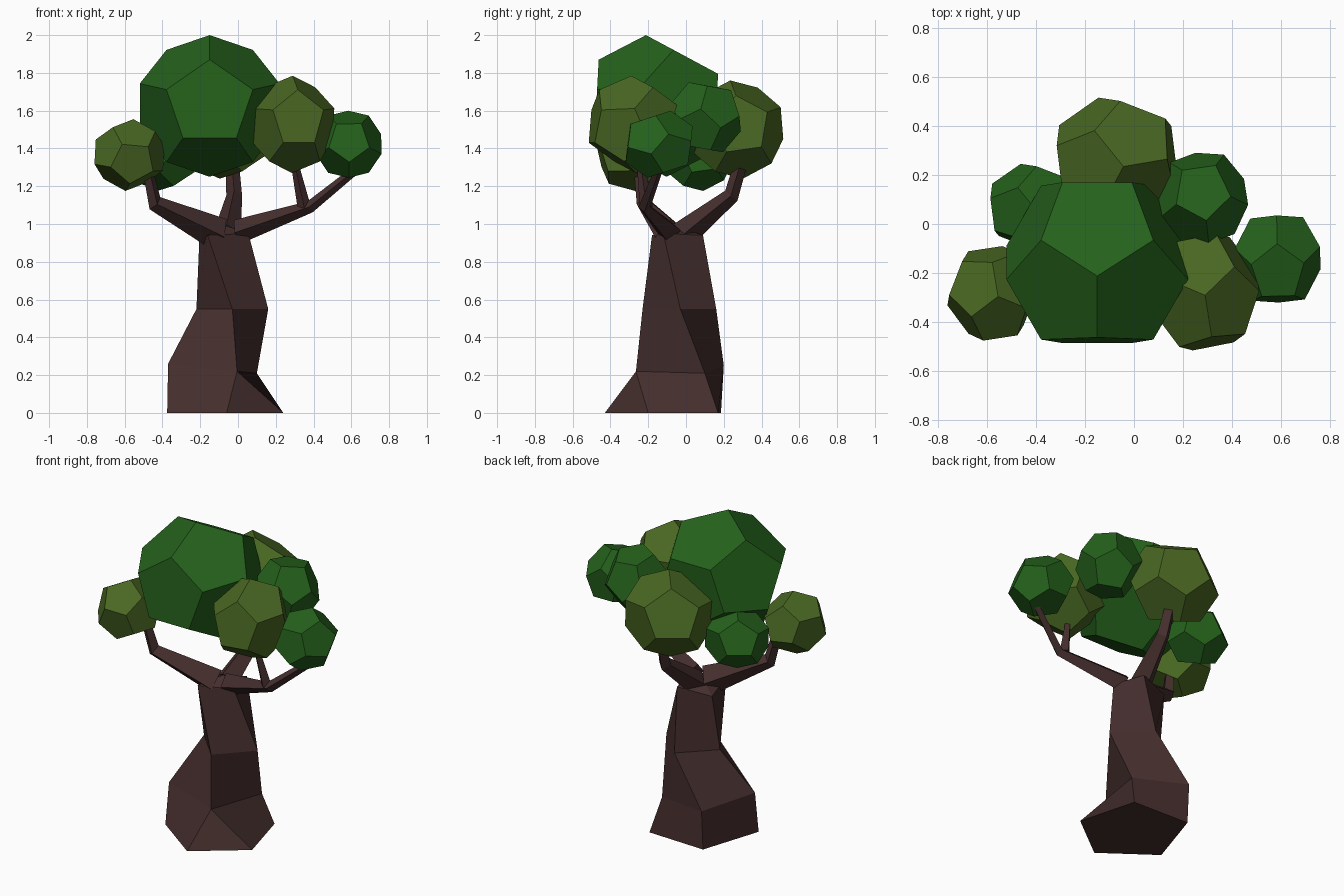
import bpy, bmesh
from math import cos, sin, radians, pi
from mathutils import Vector, Euler

if "Cube" in bpy.data.objects:
    bpy.data.objects.remove(bpy.data.objects["Cube"])


def material(name, rgb):
    m = bpy.data.materials.new(name)
    m.diffuse_color = (*rgb, 1)
    m.use_nodes = True
    m.node_tree.nodes["Principled BSDF"].inputs["Base Color"].default_value = m.diffuse_color
    return m


BARK = material("bark", (0.058, 0.027, 0.026))
GREEN = material("leaf_green", (0.018, 0.12, 0.011))
OLIVE = material("leaf_olive", (0.066, 0.135, 0.016))


def finish(bm, name, mat):
    bmesh.ops.recalc_face_normals(bm, faces=bm.faces[:])
    me = bpy.data.meshes.new(name)
    bm.to_mesh(me)
    bm.free()
    me.materials.append(mat)
    ob = bpy.data.objects.new(name, me)
    bpy.context.collection.objects.link(ob)
    return ob


def leaf_ball(name, mat, lo, hi, turn=(0, 0, 0)):
    """Dodecahedron with a pentagon facing the front, turned, then fitted to a box."""
    pts = []
    for k in range(5):
        a = pi / 2 + k * 2 * pi / 5
        for r, y in ((0.607, -0.795), (0.982, -0.188)):
            p = Vector((r * cos(a), y, r * sin(a)))
            pts += [p, -p]
    rot = Euler([radians(t) for t in turn]).to_matrix()
    pts = [rot @ p for p in pts]
    mn = [min(p[i] for p in pts) for i in range(3)]
    mx = [max(p[i] for p in pts) for i in range(3)]
    bm = bmesh.new()
    for p in pts:
        bm.verts.new([lo[i] + (p[i] - mn[i]) / (mx[i] - mn[i]) * (hi[i] - lo[i])
                      for i in range(3)])
    bmesh.ops.convex_hull(bm, input=bm.verts[:])
    bmesh.ops.dissolve_limit(bm, angle_limit=radians(2), verts=bm.verts[:], edges=bm.edges[:])
    return finish(bm, name, mat)


def branch(name, path):
    """Four-sided tapering limb through (x, y, z, radius) points."""
    bm = bmesh.new()
    pts = [Vector(p[:3]) for p in path]
    rings, u = [], None
    for i, p in enumerate(pts):
        d = (pts[min(i + 1, len(pts) - 1)] - pts[max(i - 1, 0)]).normalized()
        if u is None:
            u = Vector((0, 1, 0)) if abs(d.y) < 0.75 else Vector((1, 0, 0))
        u = (u - d * u.dot(d)).normalized()
        v = d.cross(u)
        rings.append([bm.verts.new(p + path[i][3] * (u * cos(k * pi / 2) + v * sin(k * pi / 2)))
                      for k in range(4)])
    for a, b in zip(rings, rings[1:]):
        for k in range(4):
            bm.faces.new((a[k], a[k - 1], b[k - 1], b[k]))
    bm.faces.new(rings[0])
    bm.faces.new(rings[-1][::-1])
    return finish(bm, name, BARK)


# Trunk: five-sided foot closing into a twisting four-sided stem
bm = bmesh.new()
foot = [bm.verts.new(p) for p in ((-.06, -.43, 0), (.24, -.2, 0), (.14, .17, 0),
                                  (-.25, .185, 0), (-.375, -.2, 0))]
levels = [[bm.verts.new(p) for p in ring] for ring in (
    ((-.005, -.265, .22), (.10, .10, .21), (-.25, .2, .25), (-.37, -.17, .26)),
    ((-.03, -.23, .55), (.16, -.03, .55), (-.03, .16, .55), (-.22, -.03, .55)),
    ((-.16, -.18, .94), (.055, -.12, .95), (-.0, .09, .94), (-.205, .03, .91)))]
a, b, c, d, e = foot
p, q, r, s = levels[0]
for f in ((a, b, p), (b, c, q, p), (c, d, r, q), (d, e, s, r), (e, a, p, s), foot[::-1]):
    bm.faces.new(f)
for lo, hi in zip(levels, levels[1:]):
    for k in range(4):
        bm.faces.new((lo[k - 1], lo[k], hi[k], hi[k - 1]))
crown = bm.verts.new((-.06, -.06, .99))
for k in range(4):
    bm.faces.new((levels[-1][k - 1], levels[-1][k], crown))
finish(bm, "trunk", BARK)

# Limbs
branch("left_branch", [(-.1, -.08, .945, .09), (-.44, -.22, 1.11, .043), (-.48, -.25, 1.3, .028)])
branch("back_branch", [(-.06, -.02, .94, .075), (-.02, .24, 1.15, .042), (-.03, .29, 1.32, .035)])
branch("right_branch", [(-.0, -.09, .96, .065), (.38, -.22, 1.09, .032), (.64, -.14, 1.3, .022)])
branch("right_twig", [(.35, -.21, 1.09, .035), (.3, -.24, 1.32, .02)])

# Foliage
leaf_ball("main_crown", GREEN, (-.52, -.485, 1.25), (.22, .17, 2.0), (-3, 0, 0))
leaf_ball("front_right_leaves", OLIVE, (.065, -.515, 1.27), (.51, -.04, 1.785), (-8, 0, 10))
leaf_ball("left_leaves", OLIVE, (-.76, -.475, 1.175), (-.39, -.09, 1.555), (20, 40, 20))
leaf_ball("right_leaves", GREEN, (.41, -.32, 1.245), (.76, .035, 1.6), (-20, 15, 60))
leaf_ball("back_right_leaves", GREEN, (.09, -.08, 1.38), (.465, .29, 1.75), (25, 10, 80))
leaf_ball("back_left_leaves", GREEN, (-.585, -.11, 1.175), (-.23, .245, 1.54), (-20, 0, 217))
leaf_ball("back_leaves", OLIVE, (-.315, .02, 1.24), (.175, .515, 1.76), (-20, 0, 217))
